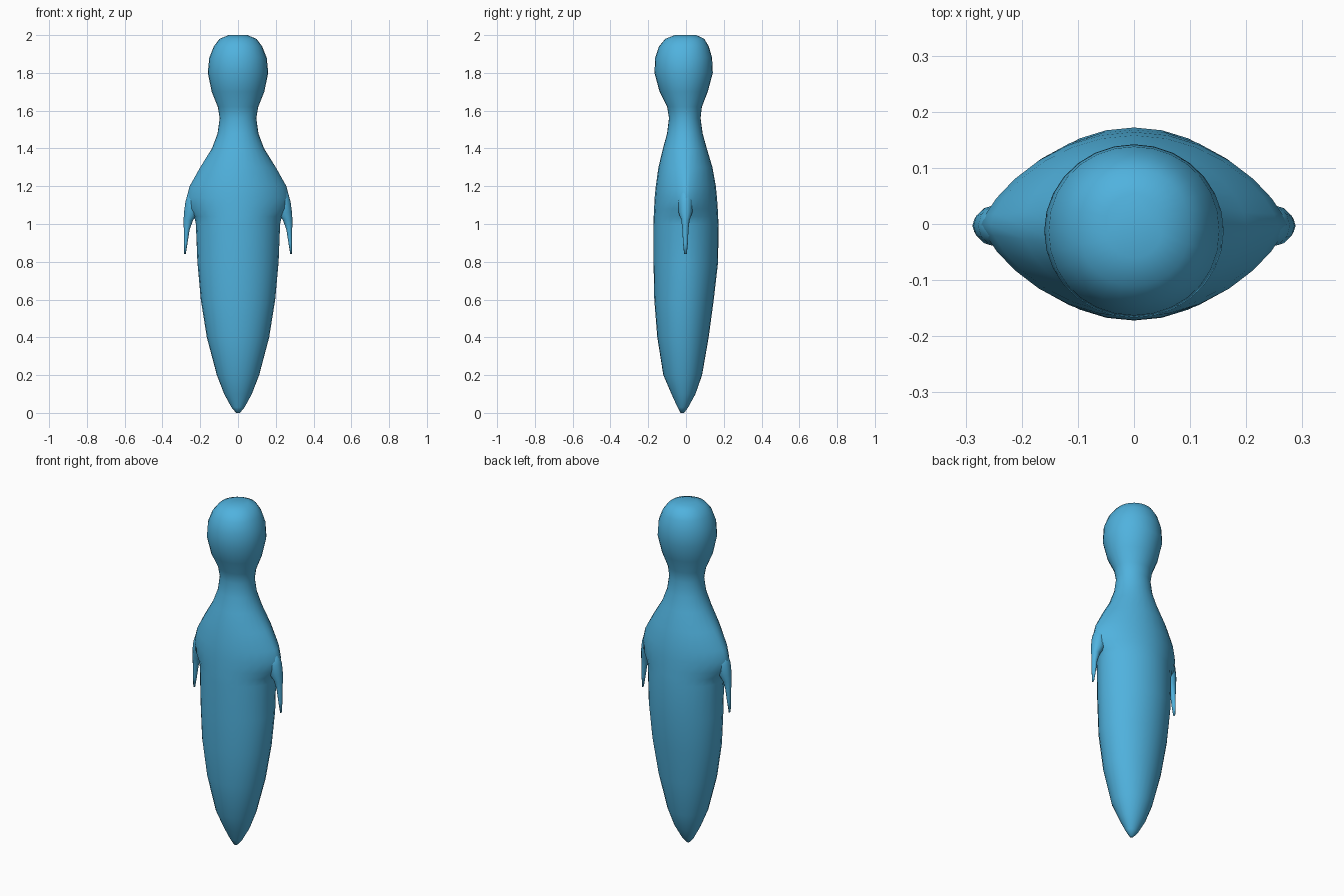
import bpy, bmesh, math

blue = bpy.data.materials.new("sky blue")
blue.diffuse_color = (0.08, 0.445, 0.73, 1)


def loft(name, rings, sides):
    """Skin rings of (z, x_min, x_max, y_min, y_max, power); power > 1 pinches the x ends."""
    bm = bmesh.new()
    loops = []
    for z, x0, x1, y0, y1, p in rings:
        loop = []
        for i in range(sides):
            a = 2 * math.pi * i / sides
            s = math.sin(a)
            y = math.copysign(abs(s) ** p, s)
            loop.append(bm.verts.new(((x0 + x1) / 2 + (x1 - x0) / 2 * math.cos(a),
                                      (y0 + y1) / 2 + (y1 - y0) / 2 * y, z)))
        loops.append(loop)
    for a, b in zip(loops, loops[1:]):
        for i in range(sides):
            j = (i + 1) % sides
            bm.faces.new((a[i], a[j], b[j], b[i]))
    bm.faces.new(loops[0][::-1])
    bm.faces.new(loops[-1])
    bmesh.ops.recalc_face_normals(bm, faces=bm.faces)
    mesh = bpy.data.meshes.new(name)
    bm.to_mesh(mesh)
    bm.free()
    mesh.materials.append(blue)
    for f in mesh.polygons:
        f.use_smooth = True
    obj = bpy.data.objects.new(name, mesh)
    bpy.context.collection.objects.link(obj)
    return obj


# Body, neck and head: z, half width, front y, back y, section power
body = [
    (0.00, 0.010, -0.030, -0.010, 1.0),
    (0.03, 0.035, -0.045, 0.012, 1.0),
    (0.10, 0.073, -0.077, 0.050, 1.0),
    (0.20, 0.112, -0.120, 0.085, 1.0),
    (0.40, 0.165, -0.152, 0.120, 1.0),
    (0.60, 0.197, -0.168, 0.147, 1.0),
    (0.80, 0.215, -0.172, 0.170, 1.1),
    (1.00, 0.223, -0.172, 0.172, 1.15),
    (1.04, 0.232, -0.171, 0.170, 1.25),
    (1.08, 0.266, -0.169, 0.168, 1.5),
    (1.14, 0.272, -0.166, 0.164, 1.5),
    (1.20, 0.256, -0.160, 0.158, 1.4),
    (1.30, 0.200, -0.146, 0.140, 1.2),
    (1.40, 0.138, -0.122, 0.110, 1.0),
    (1.48, 0.108, -0.100, 0.088, 1.0),
    (1.56, 0.097, -0.090, 0.077, 1.0),
    (1.62, 0.107, -0.100, 0.084, 1.0),
    (1.70, 0.139, -0.140, 0.115, 1.0),
    (1.80, 0.160, -0.167, 0.142, 1.0),
    (1.88, 0.152, -0.163, 0.138, 0.95),
    (1.94, 0.128, -0.143, 0.121, 0.9),
    (1.98, 0.098, -0.110, 0.097, 0.85),
    (2.00, 0.050, -0.060, 0.055, 0.85),
]
loft("body", [(z, -w, w, f, b, p) for z, w, f, b, p in body], 28)

# Small flipper arms: z, inner x, outer x, half depth
arm = [
    (0.84, 0.277, 0.285, 0.007),
    (0.90, 0.267, 0.286, 0.013),
    (0.97, 0.256, 0.287, 0.016),
    (1.02, 0.238, 0.288, 0.022),
    (1.06, 0.210, 0.286, 0.036),
    (1.12, 0.190, 0.278, 0.040),
    (1.20, 0.170, 0.253, 0.030),
]
for side, s in (("right", 1), ("left", -1)):
    loft(side + "_arm", [(z, min(s * a, s * b), max(s * a, s * b), -d - 0.003, d - 0.003, 1.0)
                         for z, a, b, d in arm], 12)
